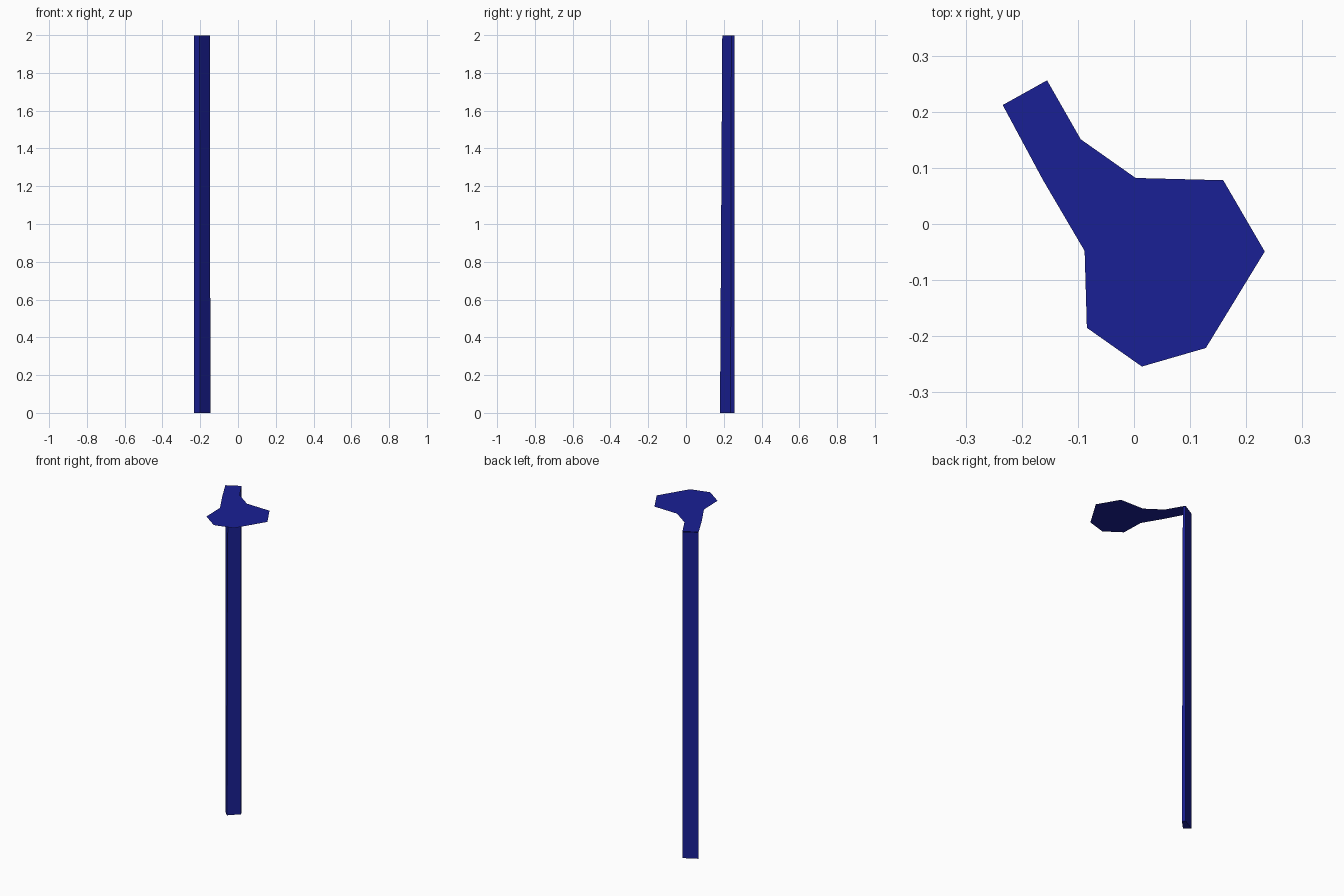
import bpy, bmesh

if "Cube" in bpy.data.objects:
    bpy.data.objects.remove(bpy.data.objects["Cube"])

blue = bpy.data.materials.new("deep_blue")
blue.diffuse_color = (0.01, 0.014, 0.3, 1)
blue.use_nodes = True
blue.node_tree.nodes["Principled BSDF"].inputs["Base Color"].default_value = blue.diffuse_color


def make_object(name, bm):
    bmesh.ops.recalc_face_normals(bm, faces=bm.faces[:]) if len(bm.faces) > 1 else None
    mesh = bpy.data.meshes.new(name)
    bm.to_mesh(mesh)
    bm.free()
    mesh.materials.append(blue)
    obj = bpy.data.objects.new(name, mesh)
    bpy.context.collection.objects.link(obj)
    return obj


def ring(bm, points, z):
    return [bm.verts.new((x, y, z)) for x, y in points]


# Flat paddle-shaped plate on top (thin sheet, counter-clockwise outline)
outline = [
    (-0.234, 0.212), (-0.162, 0.078), (-0.088, -0.048), (-0.084, -0.185),
    (0.014, -0.254), (0.128, -0.221), (0.233, -0.049), (0.159, 0.078),
    (0.003, 0.082), (-0.095, 0.151), (-0.155, 0.256),
]
bm = bmesh.new()
bm.faces.new(ring(bm, outline, 2.0))
make_object("top_plate", bm)

# Four-sided post under the narrow end; its front edge leans slightly
bottom = [(-0.234, 0.212), (-0.201, 0.180), (-0.146, 0.236), (-0.155, 0.256)]
top = [(-0.234, 0.212), (-0.203, 0.192), (-0.149, 0.240), (-0.155, 0.256)]
bm = bmesh.new()
low, high = ring(bm, bottom, 0.0), ring(bm, top, 1.998)
for i in range(4):
    j = (i + 1) % 4
    bm.faces.new((low[i], low[j], high[j], high[i]))
bm.faces.new(low[::-1])
make_object("post", bm)
